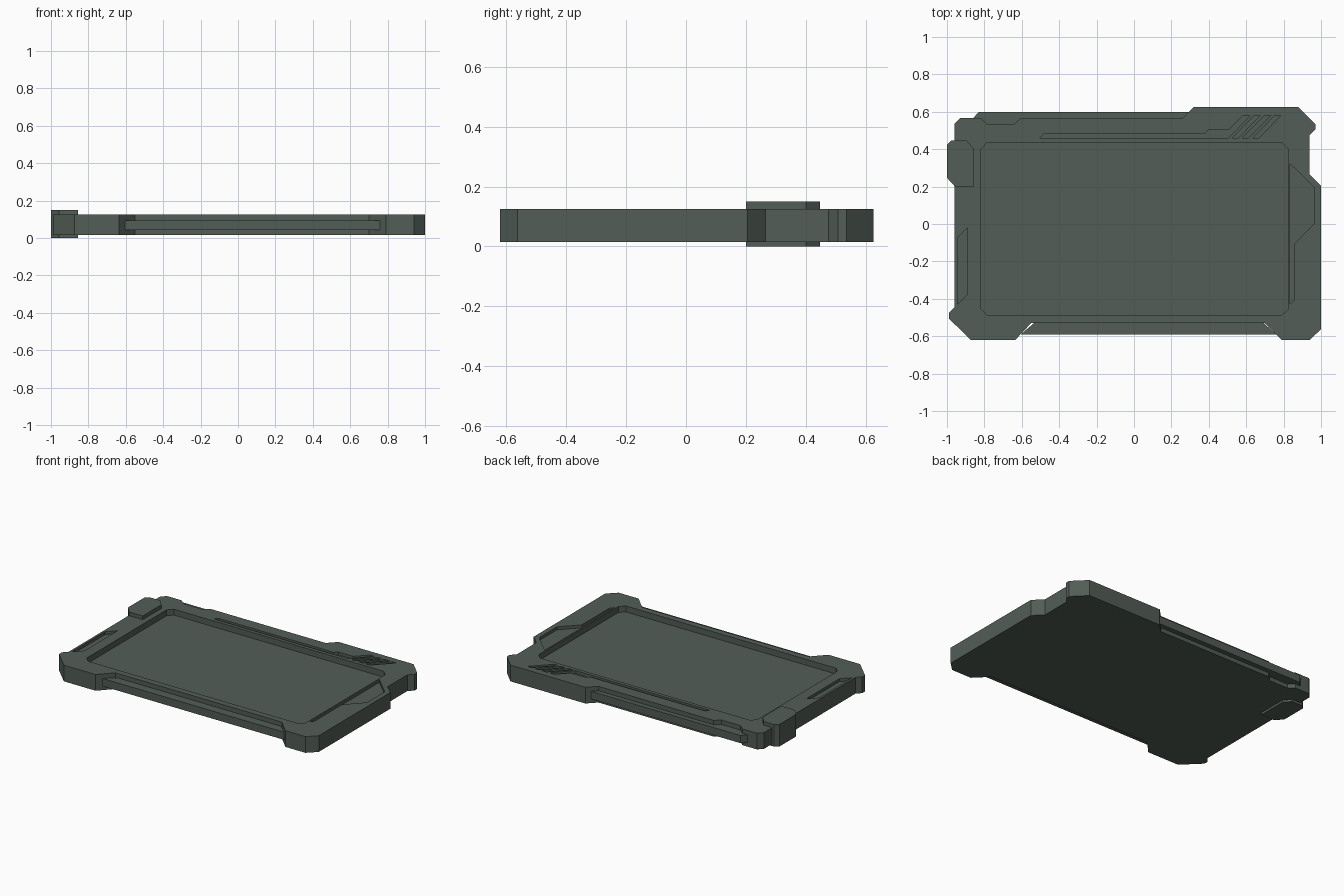
import bpy, bmesh

Z0, Z1 = 0.015, 0.125          # casing bottom and top

mat = bpy.data.materials.new("dark_green_casing")
mat.diffuse_color = (0.085, 0.11, 0.092, 1)


def prism(name, outlines, z0, z1):
    """Extrude one or more closed outlines from z0 to z1."""
    bm = bmesh.new()
    for pts in outlines:
        face = bm.faces.new([bm.verts.new((x, y, z0)) for x, y in pts])
        ext = bmesh.ops.extrude_face_region(bm, geom=[face], use_keep_orig=True)
        for v in ext["geom"]:
            if isinstance(v, bmesh.types.BMVert):
                v.co.z = z1
    bmesh.ops.recalc_face_normals(bm, faces=bm.faces)
    me = bpy.data.meshes.new(name)
    bm.to_mesh(me)
    bm.free()
    me.materials.append(mat)
    ob = bpy.data.objects.new(name, me)
    bpy.context.collection.objects.link(ob)
    return ob


def cut(target, name, outlines, depth):
    """Sink outlines into the top of the target."""
    cutter = prism(name, outlines, Z1 - depth, Z1 + 0.05)
    cutter.hide_render = True
    mod = target.modifiers.new(name, 'BOOLEAN')
    mod.operation, mod.solver, mod.object = 'DIFFERENCE', 'EXACT', cutter
    bpy.context.view_layer.objects.active = target
    bpy.ops.object.modifier_apply(modifier=name)
    bpy.data.objects.remove(cutter)


# Armoured casing with chamfered corners
casing = prism("casing", [[
    (-0.96, 0.535), (-0.93, 0.567), (-0.82, 0.567), (-0.785, 0.535),
    (-0.64, 0.535), (-0.605, 0.567), (0.26, 0.567), (0.318, 0.625),
    (0.88, 0.625), (0.97, 0.535), (0.97, 0.507), (0.938, 0.475),
    (0.938, 0.265), (1.0, 0.205), (1.0, -0.562), (0.94, -0.62),
    (0.79, -0.62), (0.70, -0.53), (-0.55, -0.53), (-0.635, -0.62),
    (-0.873, -0.62), (-0.99, -0.505), (-0.99, -0.475), (-0.96, -0.445)]], Z0, Z1)

# Sunken screen
cut(casing, "screen_recess", [[
    (-0.817, 0.40), (-0.785, 0.435), (0.79, 0.435), (0.825, 0.40),
    (0.825, -0.455), (0.79, -0.487), (-0.785, -0.487), (-0.817, -0.455)]], 0.04)

# Side recesses, top groove and slanted vents
vents = [[(x, 0.46), (x + 0.032, 0.46), (x + 0.15, 0.58), (x + 0.118, 0.58)]
         for x in (0.525, 0.58, 0.635)]
cut(casing, "trim_recess", [
    [(0.835, 0.322), (0.965, 0.195), (0.965, 0.005), (0.857, -0.107),
     (0.857, -0.405), (0.835, -0.428)],
    [(-0.89, -0.02), (-0.945, -0.075), (-0.945, -0.43), (-0.89, -0.375)],
    [(-0.505, 0.46), (-0.48, 0.484), (0.38, 0.484), (0.40, 0.505),
     (0.51, 0.505), (0.585, 0.58), (0.62, 0.58), (0.505, 0.46)],
] + vents, 0.02)

# Slim rails along the front and back edges
prism("front_rail", [[(-0.50, -0.50), (0.66, -0.50), (0.76, -0.59), (-0.605, -0.59)]],
      0.043, 0.095)
prism("back_rail", [[(-0.865, 0.56), (-0.83, 0.60), (0.30, 0.60), (0.30, 0.525), (-0.83, 0.525)]],
      0.043, 0.095)

# Thick side clip
prism("side_clip", [[(-1.0, 0.425), (-0.975, 0.447), (-0.895, 0.447), (-0.855, 0.40),
                     (-0.855, 0.20), (-0.957, 0.20), (-1.0, 0.247)]], 0.0, 0.15)
